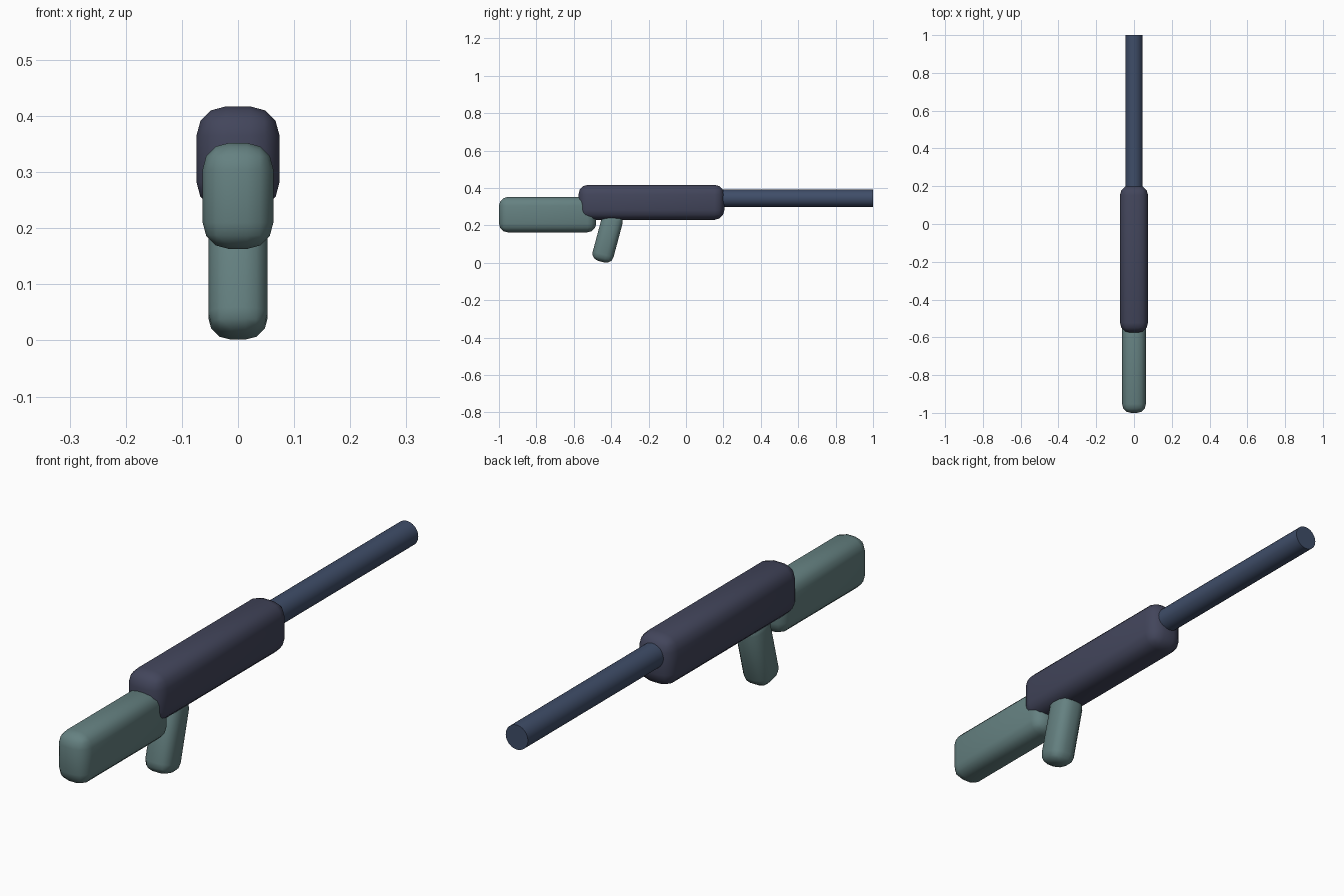
import bpy
from math import radians, sin, cos

if "Cube" in bpy.data.objects:
    bpy.data.objects.remove(bpy.data.objects["Cube"])


def material(name, rgb):
    mat = bpy.data.materials.new(name)
    mat.diffuse_color = (*rgb, 1)
    mat.use_nodes = True
    mat.node_tree.nodes["Principled BSDF"].inputs["Base Color"].default_value = mat.diffuse_color
    return mat


def finish(obj, name, mat):
    obj.name = name
    obj.data.materials.append(mat)
    bpy.ops.object.shade_smooth_by_angle(angle=radians(40))


def rounded_box(name, size, location, bevel, mat, tilt=0):
    bpy.ops.mesh.primitive_cube_add(size=1, location=location)
    obj = bpy.context.object
    obj.scale = size
    bpy.ops.object.transform_apply(location=False, rotation=False, scale=True)
    obj.rotation_euler.x = tilt
    mod = obj.modifiers.new("Round", 'BEVEL')
    mod.width = bevel
    mod.segments = 3
    mod.limit_method = 'NONE'
    bpy.ops.object.modifier_apply(modifier=mod.name)
    finish(obj, name, mat)


body_mat = material("dark_body", (0.055, 0.06, 0.105))
barrel_mat = material("blue_steel", (0.05, 0.075, 0.14))
furniture_mat = material("grey_green", (0.13, 0.22, 0.22))

# Main body and rear stock
rounded_box("body", (0.148, 0.78, 0.187), (0, -0.185, 0.3235), 0.052, body_mat)
rounded_box("stock", (0.126, 0.52, 0.189), (0, -0.74, 0.2575), 0.047, furniture_mat)

# Grip, leaning back from the body
tilt, length = radians(15), 0.27
rounded_box("grip", (0.106, 0.115, length),
            (0, -0.4535 + sin(tilt) * length / 2, 0.006 + cos(tilt) * length / 2),
            0.04, furniture_mat, -tilt)

# Barrel
start, end = 0.1, 1.0
bpy.ops.mesh.primitive_cylinder_add(vertices=24, radius=0.046, depth=end - start,
                                    location=(0, (start + end) / 2, 0.345),
                                    rotation=(radians(90), 0, 0))
finish(bpy.context.object, "barrel", barrel_mat)
